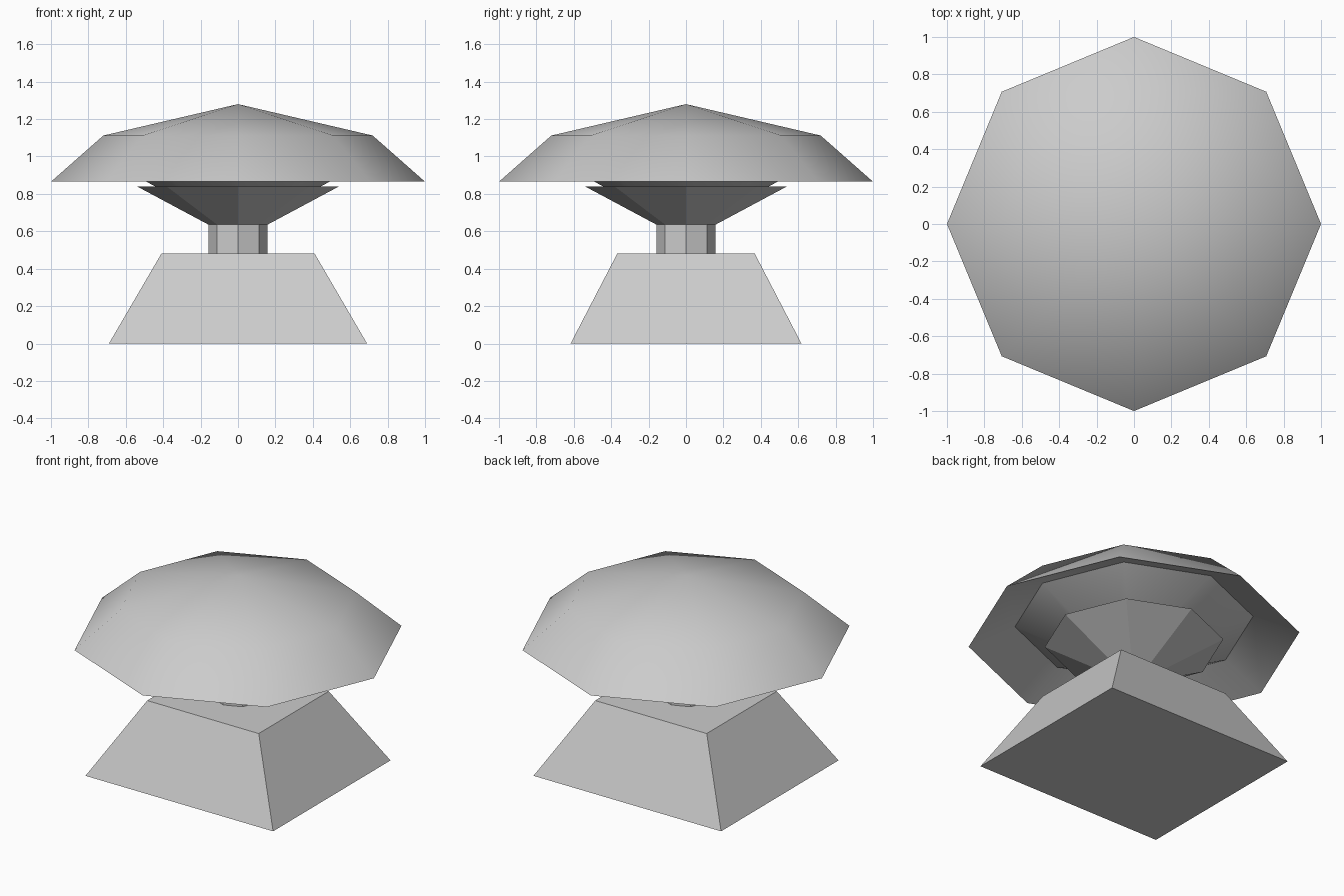
import bpy, bmesh
from math import pi, cos, sin, radians

if "Cube" in bpy.data.objects:
    bpy.data.objects.remove(bpy.data.objects["Cube"])


def loft(name, rings, smooth=False):
    """Skin a stack of rings (lists of points); a one-point ring is a tip."""
    bm = bmesh.new()
    loops = [[bm.verts.new(p) for p in ring] for ring in rings]
    for a, b in zip(loops, loops[1:]):
        n = max(len(a), len(b))
        for i in range(n):
            j = (i + 1) % n
            quad = [a[i % len(a)], a[j % len(a)], b[j % len(b)], b[i % len(b)]]
            bm.faces.new(list(dict.fromkeys(quad)))
    for end in (loops[0], loops[-1]):
        if len(end) > 2:
            bm.faces.new(end)
    bmesh.ops.recalc_face_normals(bm, faces=bm.faces[:])
    mesh = bpy.data.meshes.new(name)
    bm.to_mesh(mesh)
    bm.free()
    ob = bpy.data.objects.new(name, mesh)
    bpy.context.collection.objects.link(ob)
    if smooth:
        bpy.ops.object.select_all(action='DESELECT')
        ob.select_set(True)
        bpy.context.view_layer.objects.active = ob
        bpy.ops.object.shade_smooth_by_angle(angle=radians(45))
    return ob


def octagon(r, z):
    if r == 0:
        return [(0, 0, z)]
    return [(r * cos(i * pi / 4), r * sin(i * pi / 4), z) for i in range(8)]


def rectangle(x, y, z):
    return [(-x, -y, z), (x, -y, z), (x, y, z), (-x, y, z)]


# Tapered pedestal
loft("base", [rectangle(0.69, 0.617, 0), rectangle(0.41, 0.368, 0.48)])

# Octagonal stem opening into a flared collar
loft("stem_and_collar", [octagon(r, z) for r, z in
                         [(0.157, 0.48), (0.157, 0.635), (0.54, 0.84)]])

# Dome cap: hollowed underside, sharp rim, shallow peak
loft("cap", [octagon(r, z) for r, z in
             [(0.157, 0.685), (0.72, 0.99), (1.0, 0.865), (0.72, 1.112), (0, 1.28)]],
     smooth=True)
